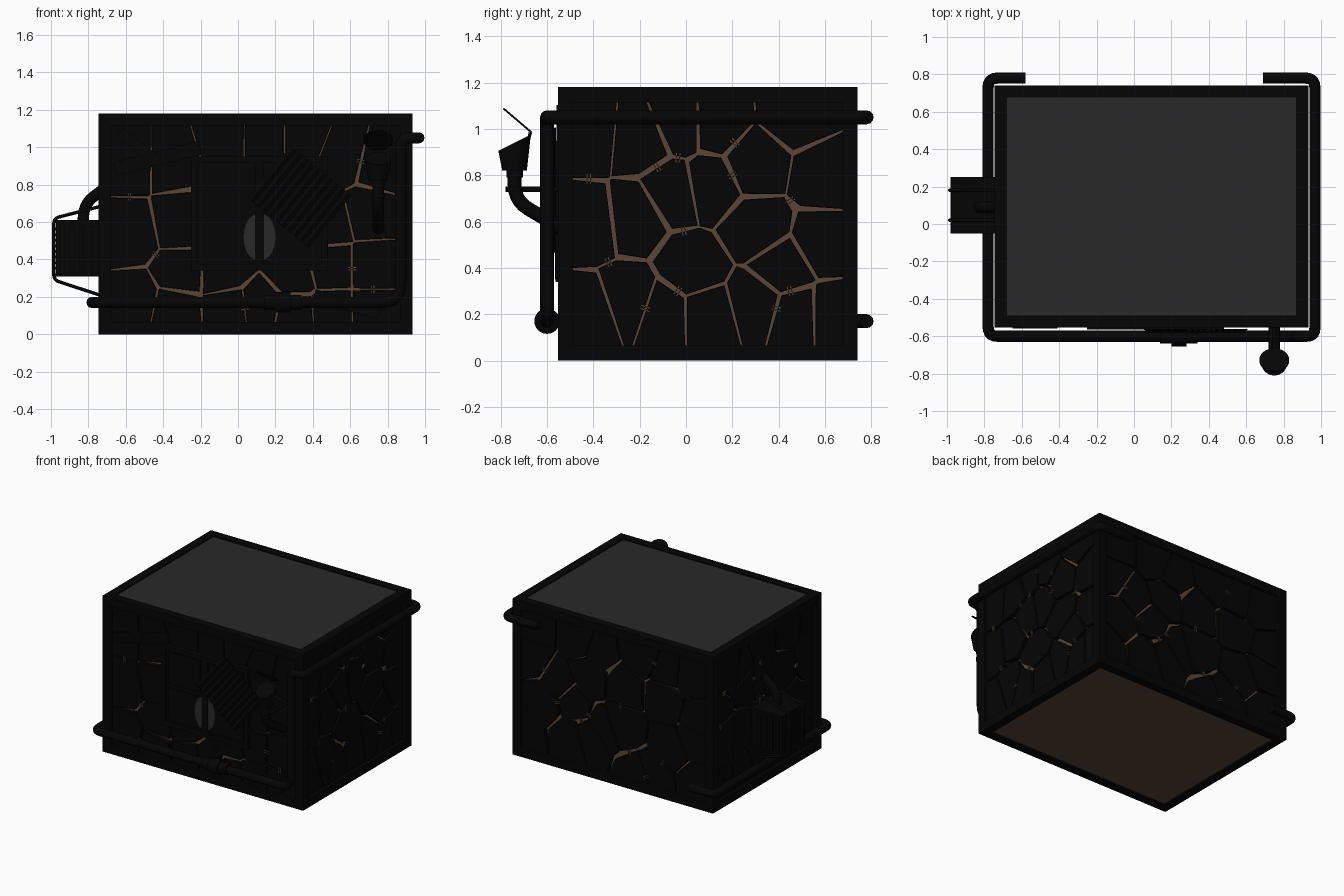
import bpy, bmesh, math, random
from mathutils import Vector, Matrix

if "Cube" in bpy.data.objects:
    bpy.data.objects.remove(bpy.data.objects["Cube"])

random.seed(7)
V = Vector
X0, X1, Y0, Y1, H, T = -0.745, 0.932, -0.553, 0.741, 1.18, 0.065
SLAB, CORE = 0.024, 0.056      # how far the slabs and the core sit behind the beams


def mat(name, r, g, b):
    m = bpy.data.materials.new(name)
    m.diffuse_color = (r, g, b, 1)
    m.use_nodes = True
    m.node_tree.nodes["Principled BSDF"].inputs["Base Color"].default_value = m.diffuse_color
    return m


DARK = mat("dark", 0.0015, 0.0015, 0.0015)
BROWN = mat("earth_brown", 0.10, 0.06, 0.036)
GREY = mat("charcoal", 0.022, 0.022, 0.022)
TAN = mat("staple_tan", 0.12, 0.085, 0.045)


def finish(name, bm, m, smooth=False):
    bmesh.ops.recalc_face_normals(bm, faces=bm.faces)
    me = bpy.data.meshes.new(name)
    bm.to_mesh(me)
    bm.free()
    ob = bpy.data.objects.new(name, me)
    bpy.context.collection.objects.link(ob)
    me.materials.append(m)
    if smooth:
        bpy.ops.object.select_all(action='DESELECT')
        ob.select_set(True)
        bpy.context.view_layer.objects.active = ob
        bpy.ops.object.shade_smooth_by_angle(angle=math.radians(40))
    return ob


def add_box(bm, lo, hi, rot=None):
    lo, hi = V(lo), V(hi)
    M = Matrix.Translation((lo + hi) / 2) @ (rot or Matrix()) @ Matrix.Diagonal((*(hi - lo), 1))
    bmesh.ops.create_cube(bm, size=1, matrix=M)


def boxes(name, items, m=DARK):
    bm = bmesh.new()
    for it in items:
        add_box(bm, *it)
    return finish(name, bm, m)


def tube(name, a, b, r, n=24):
    a, b = V(a), V(b)
    bm = bmesh.new()
    M = Matrix.Translation((a + b) / 2) @ (b - a).to_track_quat('Z', 'Y').to_matrix().to_4x4()
    bmesh.ops.create_cone(bm, cap_ends=True, segments=n, radius1=r, radius2=r, depth=(b - a).length, matrix=M)
    return finish(name, bm, DARK, True)


def pipe(name, pts, r, bends):
    # swept tube along a path, one rounding size per corner
    pts = [V(p) for p in pts]
    path = [pts[0]]
    for a, b, c, bend in zip(pts, pts[1:], pts[2:], bends):
        p, q = b + (a - b).normalized() * bend, b + (c - b).normalized() * bend
        path += [p.lerp(b, t).lerp(b.lerp(q, t), t) for t in (0, .2, .4, .6, .8, 1)]
    path.append(pts[-1])
    cu = bpy.data.curves.new(name, 'CURVE')
    cu.dimensions, cu.bevel_depth, cu.bevel_resolution, cu.use_fill_caps = '3D', r, 4, True
    s = cu.splines.new('POLY')
    s.points.add(len(path) - 1)
    for sp, p in zip(s.points, path):
        sp.co = (*p, 1)
    ob = bpy.data.objects.new(name, cu)
    bpy.context.collection.objects.link(ob)
    cu.materials.append(DARK)
    bpy.ops.object.select_all(action='DESELECT')
    ob.select_set(True)
    bpy.context.view_layer.objects.active = ob
    bpy.ops.object.convert(target='MESH')
    bpy.ops.object.shade_smooth_by_angle(angle=math.radians(40))


def clip(poly, mid, d):
    out = []
    for a, b in zip(poly, poly[1:] + poly[:1]):
        da, db = (a - mid).dot(d), (b - mid).dot(d)
        if da <= 0:
            out.append(a)
        if da * db < 0:
            out.append(a.lerp(b, da / (da - db)))
    return out


def cracked_wall(name, u0, u1, place, seeds):
    # irregular slabs separated by cracks; place(u, z, depth) maps to the wall
    bm, st = bmesh.new(), bmesh.new()
    rect = [V(p) for p in ((u0, .04), (u1, .04), (u1, H - .04), (u0, H - .04))]
    for i, s in enumerate(seeds):
        poly = rect
        for j, o in enumerate(seeds):
            if i == j:
                continue
            d = (o - s).normalized()
            mid = (s + o) / 2
            poly = clip(poly, mid - d * .0035, d)
            near = min((k - mid).length for k in seeds if k not in (s, o))
            if i < j and near > (s - mid).length + .02 and random.random() < .25:
                n = V((-d.y, d.x))
                for side in (-.007, .007):     # wire staple rungs
                    c = mid + n * side
                    e = [c + d * a + n * b for a, b in ((-.02, -.002), (.02, -.002), (.02, .002), (-.02, .002))]
                    lo = [st.verts.new(place(p.x, p.y, SLAB + .005)) for p in e]
                    hi = [st.verts.new(place(p.x, p.y, SLAB - .004)) for p in e]
                    st.faces.new(hi)
                    for k in range(4):
                        st.faces.new((lo[k], lo[k - 1], hi[k - 1], hi[k]))
        jag = []
        for p in poly:
            edge = p.x < u0 + .01 or p.x > u1 - .01 or p.y < .05 or p.y > H - .05
            jag.append(p if edge else p + (s - p).normalized() * random.choice((0, .002, .004, .008, .018)))
        ring = [[bm.verts.new(place(*(p + (s - p).normalized() * k), dep)) for p in jag]
                for k, dep in ((0, CORE + .005), (0, SLAB + .003), (.003, SLAB))]
        bm.faces.new(ring[2])
        for a, b in zip(ring, ring[1:]):
            for k in range(len(jag)):
                bm.faces.new((a[k - 1], a[k], b[k], b[k - 1]))
    finish(name + "_slabs", bm, DARK)
    finish(name + "_staples", st, TAN)


def scatter(u0, u1, nu, nz):
    du, dz = (u1 - u0) / nu, (H - .1) / nz
    return [V((u0 + (i + .5 + random.uniform(-.36, .36)) * du,
               .05 + (j + .5 + random.uniform(-.36, .36)) * dz)) for i in range(nu) for j in range(nz)]


# Shell: core, roof panel and edge beams
boxes("earth_core", [((X0 + CORE, Y0 + CORE, .012), (X1 - CORE, Y1 - CORE, H - .03))], BROWN)
boxes("roof_panel", [((X0 + .05, Y0 + .05, H - .05), (X1 - .05, Y1 - .05, H - .008))], GREY)
beams = []
for x in (X0, X1 - T):
    for y in (Y0, Y1 - T):
        beams.append(((x, y, 0), (x + T, y + T, H)))
for z in (0, H - T):
    beams += [((X0 + T, y, z), (X1 - T, y + T, z + T)) for y in (Y0, Y1 - T)]
    beams += [((x, Y0 + T, z), (x + T, Y1 - T, z + T)) for x in (X0, X1 - T)]
boxes("edge_beams", beams)

# Cracked walls
right = [V(p) for p in ((-.42, .97), (-.2, .95), (-.02, 1.03), (.12, 1.03), (.3, .85), (.48, 1.05), (.6, .8),
         (-.42, .6), (-.22, .62), (-.05, .72), (.1, .75), (.03, .4), (.3, .58), (.42, .4), (.6, .5),
         (-.4, .2), (-.25, .25), (-.1, .2), (.1, .2), (.3, .25), (.48, .2), (.63, .2))]
front = [V(p) for p in ((-.58, .95), (-.35, .95), (-.58, .52), (-.3, .58), (-.56, .18), (-.3, .33), (-.33, .13),
         (-.08, .33), (-.05, .13), (.12, .15), (.3, .3), (.3, .12), (.5, .35), (.5, .13), (.72, .35), (.72, .13),
         (.48, .6), (.7, .65), (.55, .95), (.76, .9), (-.08, 1.03), (.15, 1.03), (.35, 1.03), (0, .65))]
xa, xb, ya, yb = X0 + .05, X1 - .05, Y0 + .05, Y1 - .05
cracked_wall("right_wall", ya, yb, lambda u, z, d: (X1 - d, u, z), right)
cracked_wall("left_wall", ya, yb, lambda u, z, d: (X0 + d, u, z), scatter(ya, yb, 5, 4))
cracked_wall("front_wall", xa, xb, lambda u, z, d: (u, Y0 + d, z), front)
cracked_wall("back_wall", xa, xb, lambda u, z, d: (u, Y1 - d, z), scatter(xa, xb, 6, 4))

# Wrap-around pipe with coupling
pipe("wrap_pipe", [(-.58, .78, .17), (-.78, .78, .17), (-.78, -.6, .17), (.87, -.6, .17),
                   (.87, -.6, 1.05), (.967, -.6, 1.05), (.967, .78, 1.05), (.69, .78, 1.05)], .03,
     (.05, .05, .1, .05, .044, .05))
tube("pipe_sleeve", (.14, -.6, .17), (.34, -.6, .17), .04)
tube("pipe_flange", (.2, -.6, .17), (.28, -.6, .17), .055)

# Double shutter window on the front
w0, w1, z0, z1 = -.25, .48, .34, .95
boxes("window_frame", [((w0, -.563, z0), (w0 + .035, -.5, z1)), ((w1 - .035, -.563, z0), (w1, -.5, z1)),
                       ((w0 + .035, -.563, z0), (w1 - .035, -.5, z0 + .035)),
                       ((w0 + .035, -.563, z1 - .035), (w1 - .035, -.5, z1)),
                       ((.09, -.566, z0 + .01), (.14, -.5, z1 - .01))])
boxes("window_panels", [((w0 + .02, -.546, z0 + .02), (w1 - .02, -.5, z1 - .02))]
      + [((a, -.554, b), (a + .27, -.5, b + .24)) for a in (-.2, .16) for b in (.39, .66)])
bm = bmesh.new()
bmesh.ops.create_cone(bm, cap_ends=True, segments=40, radius1=1, radius2=1, depth=.04, matrix=Matrix.Translation(
    (.115, -.54, .52)) @ Matrix.Diagonal((.085, 1, .13, 1)) @ Matrix.Rotation(math.pi / 2, 4, 'X'))
finish("oval_plate", bm, GREY, True)

# Corrugated sheet nailed over the window
bm = bmesh.new()
c, u, v = V((.33, -.573, .735)), V((.63, 0, .776)), V((.776, 0, -.63))
rows = []
for i in range(81):
    t = i / 80
    o = c + v * (t - .5) * .42 + V((0, .007 * math.cos(t * 20 * math.pi), 0))
    rows.append([bm.verts.new(o + u * s + V((0, e, 0))) for s, e in ((-.18, 0), (.18, 0), (.18, .004), (-.18, .004))])
for a, b in zip(rows, rows[1:]):
    for k in range(4):
        bm.faces.new((a[k - 1], a[k], b[k], b[k - 1]))
bm.faces.new(rows[0])
bm.faces.new(rows[-1])
finish("corrugated_sheet", bm, DARK, True)


# Planks patched on the front wall
def plank(cx, cz, l, w, ang, y):
    return ((cx - l / 2, y, cz - w / 2), (cx + l / 2, y + .02, cz + w / 2),
            Matrix.Rotation(-math.radians(ang), 4, 'Y'))


boxes("front_planks", [plank(-.43, .94, .47, .075, 14, -.548), plank(-.53, 1.0, .26, .06, -38, -.56),
                       plank(.58, .16, .36, .06, -17, -.548)])

# Exhaust stack with flared bowl and tilted lid
pipe("exhaust_pipe", [(.75, -.52, .56), (.75, -.74, .69), (.75, -.74, .84)], .03, (.07,))
tube("exhaust_collar", (.75, -.74, .79), (.75, -.74, .83), .036)
bm = bmesh.new()
bmesh.ops.create_cone(bm, cap_ends=True, segments=28, radius1=.053, radius2=.07, depth=.12,
                      matrix=Matrix.Translation((.75, -.74, .88)))
for p in bm.verts:
    if p.co.z > .9:
        p.co.z += (p.co.y + .74) * .5
finish("exhaust_bowl", bm, DARK, True)
tilt = V((0, .65, .76)) * .004
lid = V((.75, -.728, 1.037))
tube("exhaust_lid", lid - tilt, lid + tilt, .08)
tube("lid_hinge", (.75, -.685, .93), (.75, -.672, .985), .007, 12)
tube("exhaust_bracket", (.75, -.78, .74), (.75, -.52, .74), .012, 12)
tube("exhaust_clamp", (.75, -.74, .728), (.75, -.74, .752), .036)

# Cooling unit on the left wall
boxes("cooler_body", [((-.972, -.04, .32), (-.7, .24, .6)), ((-.98, -.05, .595), (-.7, .25, .61)),
                      ((-.98, -.05, .31), (-.7, .25, .325))])
boxes("cooler_slats", [((-.98, -.03, .345 + i * .03), (-.955, .23, .36 + i * .03)) for i in range(8)]
      + [((-.95 + i * .05, y, .34), (-.925 + i * .05, y + .02, .58)) for i in range(4) for y in (-.05, .23)])
for i, y in enumerate((.02, .18)):
    pipe("cooler_bar_%d" % (i + 1), [(-.71, y, .69), (-.985, y, .62), (-.985, y, .29), (-.71, y, .2)], .009, (.03, .03))
pipe("cooler_hose", [(-.83, .09, .59), (-.82, .09, .7), (-.7, .09, .79)], .03, (.06,))
